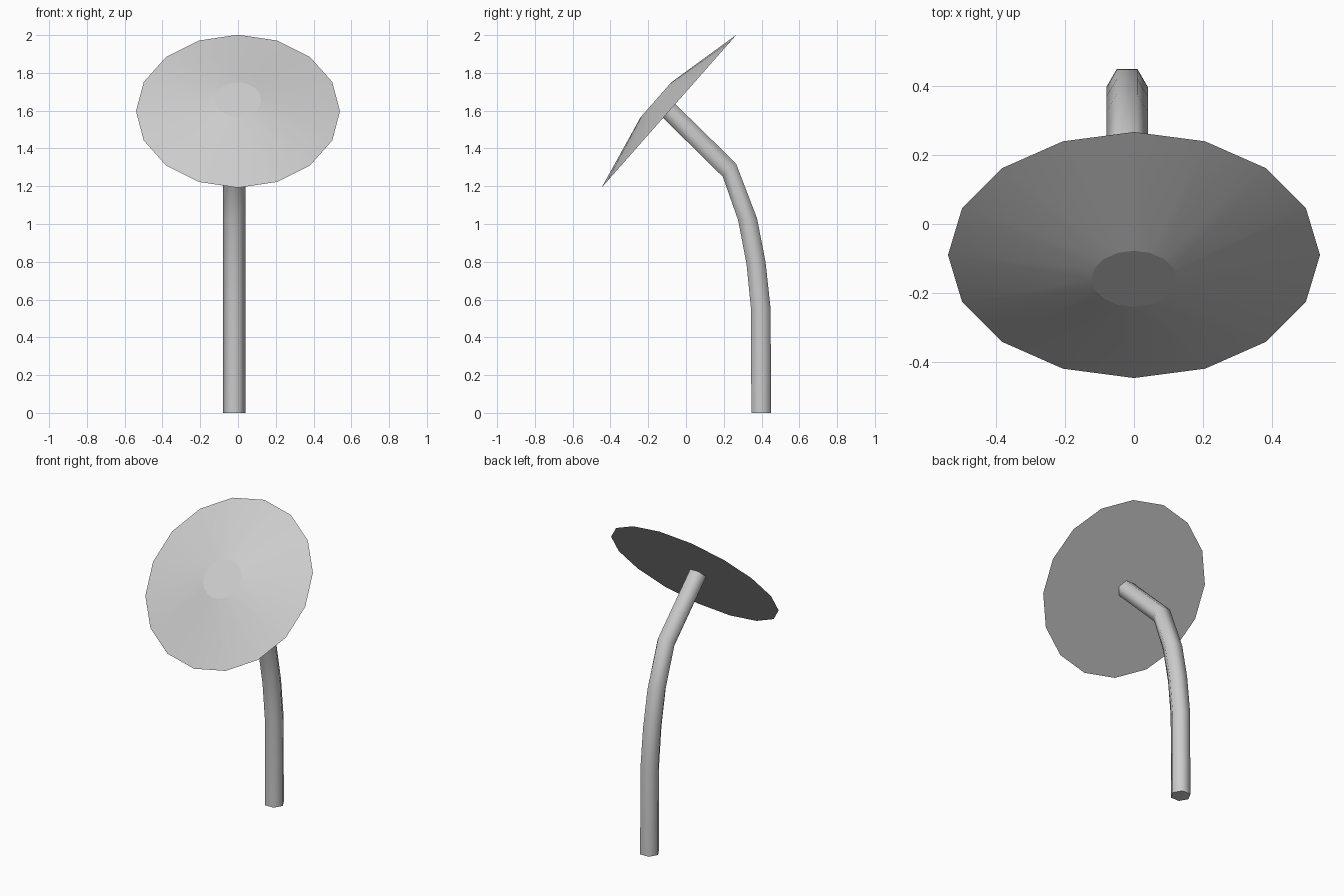
import bpy, bmesh, math

if "Cube" in bpy.data.objects:
    bpy.data.objects.remove(bpy.data.objects["Cube"])

# Tilted dish: flat back, shallow cone front with a small flat centre
tilt = math.radians(48.6)
depth = 0.092
n = (-math.sin(tilt), math.cos(tilt))
bpy.ops.mesh.primitive_cone_add(
    vertices=16, radius1=0.54, radius2=0.123, depth=depth,
    location=(0, -0.09 + n[0] * depth / 2, 1.597 + n[1] * depth / 2),
    rotation=(tilt, 0, 0))
bpy.context.object.name = "dish"
bpy.ops.object.shade_smooth_by_angle(angle=math.radians(10))

# Bent hexagonal stem: (outer y, z), (inner y, z) of each ring
rings = [((0.45, 0.0), (0.346, 0.0)),
         ((0.448, 0.55), (0.344, 0.55)),
         ((0.421, 0.80), (0.32, 0.79)),
         ((0.376, 1.03), (0.276, 1.02)),
         ((0.265, 1.32), (0.195, 1.25)),
         ((-0.065, 1.643), (-0.13, 1.57))]
bm = bmesh.new()
loops = []
for (oy, oz), (iy, iz) in rings:
    loop = []
    for k in range(6):
        a = math.radians(60 * k)
        t = math.sin(a) / math.sin(math.radians(60))
        loop.append(bm.verts.new((-0.02 + 0.06 * math.cos(a),
                                  (oy + iy) / 2 + t * (oy - iy) / 2,
                                  (oz + iz) / 2 + t * (oz - iz) / 2)))
    loops.append(loop)
for a, b in zip(loops, loops[1:]):
    for k in range(6):
        j = (k + 1) % 6
        bm.faces.new((a[k], a[j], b[j], b[k]))
bm.faces.new(loops[0][::-1])
bm.faces.new(loops[-1])
bmesh.ops.recalc_face_normals(bm, faces=bm.faces[:])
mesh = bpy.data.meshes.new("stem")
bm.to_mesh(mesh)
bm.free()
stem = bpy.data.objects.new("stem", mesh)
bpy.context.collection.objects.link(stem)
bpy.ops.object.select_all(action='DESELECT')
stem.select_set(True)
bpy.context.view_layer.objects.active = stem
bpy.ops.object.shade_smooth_by_angle(angle=math.radians(70))
